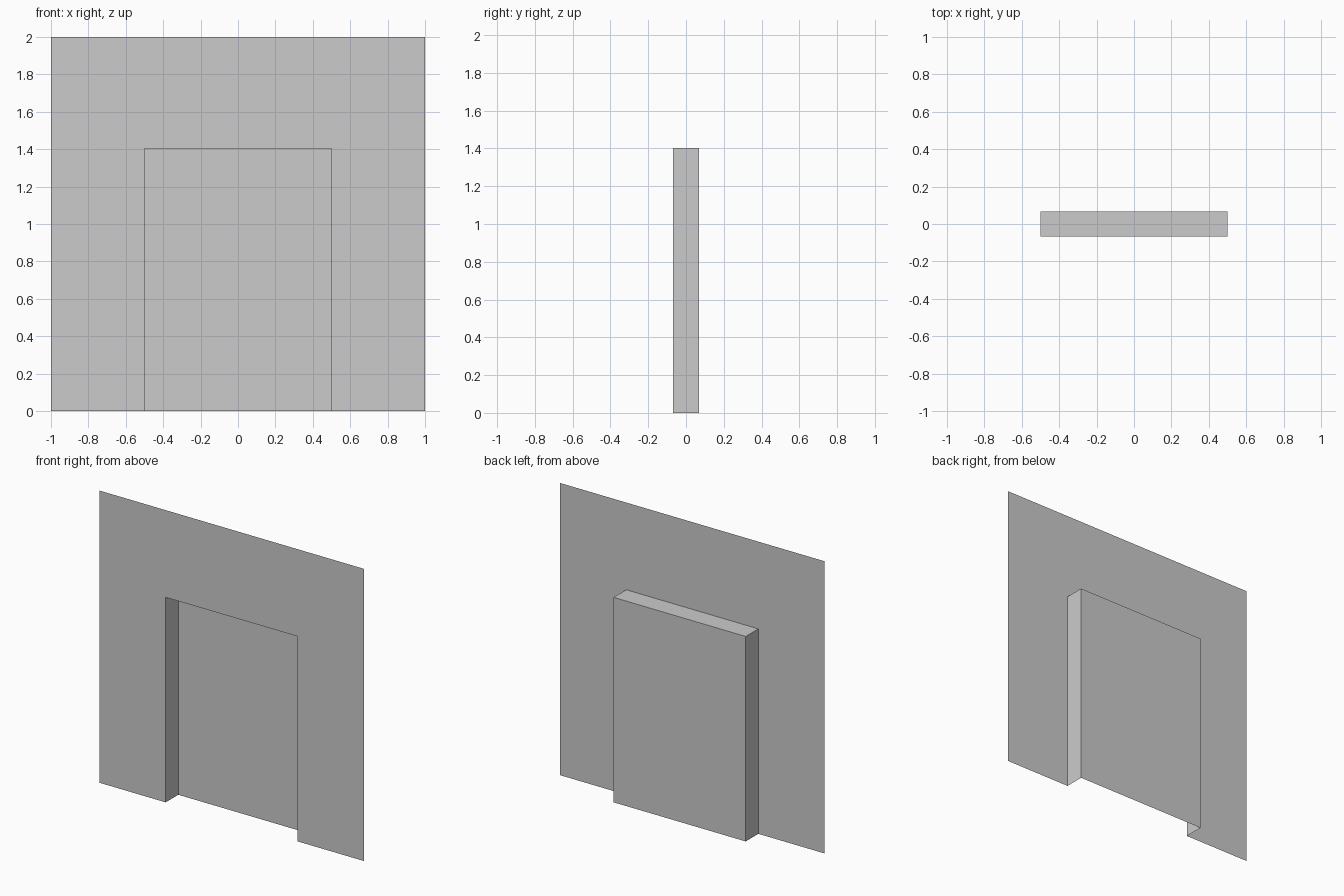
import bpy, bmesh

if "Cube" in bpy.data.objects:
    bpy.data.objects.remove(bpy.data.objects["Cube"])

HALF, HEIGHT = 1.0, 2.0        # wall sheet
DOOR_HALF, DOOR_TOP = 0.5, 1.403  # recess opening
DEPTH = 0.068                  # half of the recess depth

bm = bmesh.new()

# Front sheet: an arch-shaped outline around the opening
outline = [(-HALF, 0), (-DOOR_HALF, 0), (-DOOR_HALF, DOOR_TOP), (DOOR_HALF, DOOR_TOP),
           (DOOR_HALF, 0), (HALF, 0), (HALF, HEIGHT), (-HALF, HEIGHT)]
verts = [bm.verts.new((x, -DEPTH, z)) for x, z in outline]
bm.faces.new(verts)

# Recess sides and top: opening edge pushed backwards, bottom left open
front = verts[1:5]
back = [bm.verts.new((v.co.x, DEPTH, v.co.z)) for v in front]
for i in range(3):
    bm.faces.new((front[i + 1], front[i], back[i], back[i + 1]))

# Recess back panel
bm.faces.new(back[::-1])
bmesh.ops.recalc_face_normals(bm, faces=bm.faces)
bm.faces.ensure_lookup_table()
if bm.faces[0].normal.y > 0:   # make the sheet face the front
    bmesh.ops.reverse_faces(bm, faces=bm.faces)

mesh = bpy.data.meshes.new("doorway_wall")
bm.to_mesh(mesh)
bm.free()
wall = bpy.data.objects.new("doorway_wall", mesh)
bpy.context.collection.objects.link(wall)
